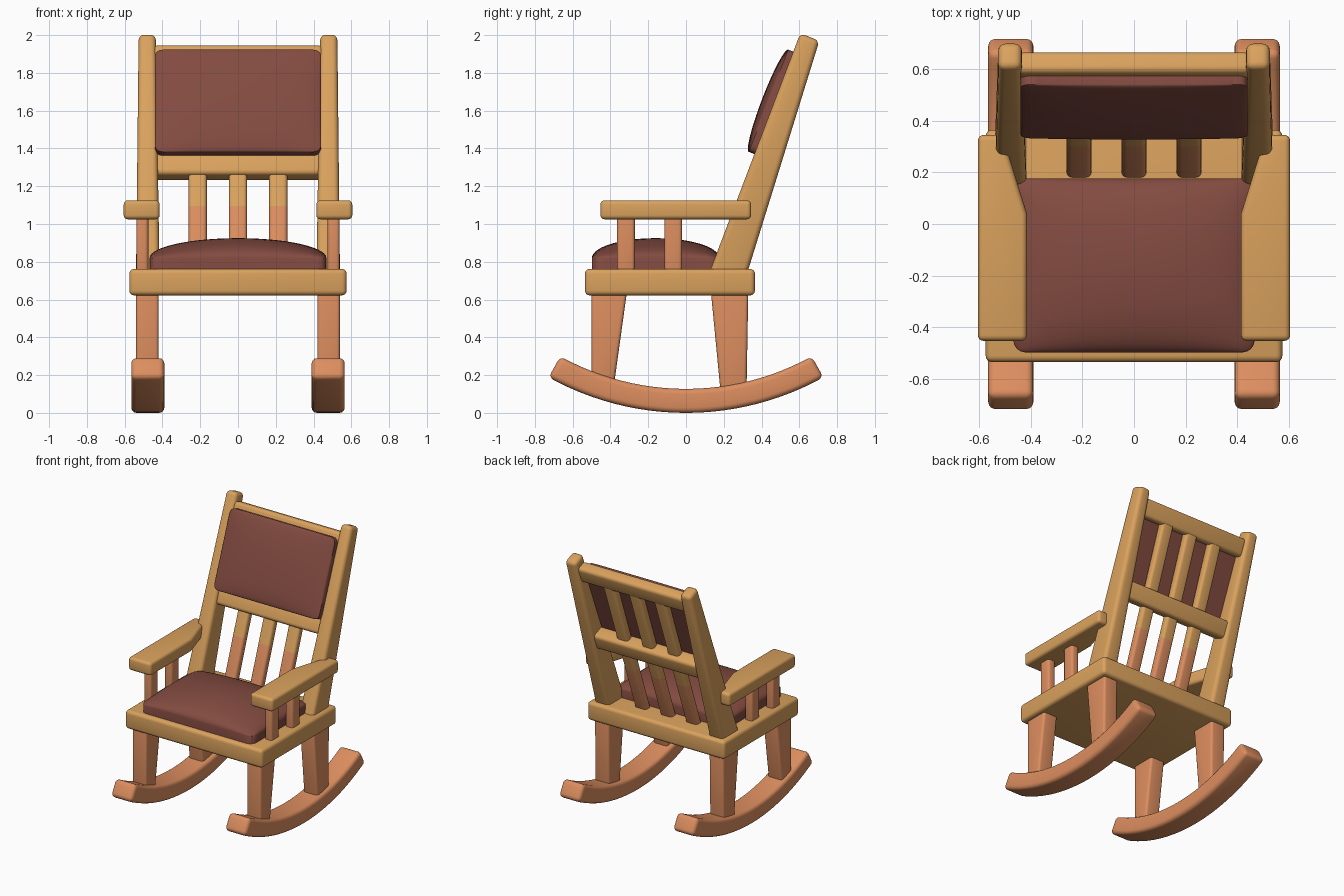
import bpy, bmesh, math
from mathutils import Matrix, Vector

if "Cube" in bpy.data.objects:
    bpy.data.objects.remove(bpy.data.objects["Cube"])


def material(name, rgb):
    m = bpy.data.materials.new(name)
    m.diffuse_color = (*rgb, 1)
    m.use_nodes = True
    m.node_tree.nodes["Principled BSDF"].inputs["Base Color"].default_value = m.diffuse_color
    return m


LIGHT = material("light wood", (0.70, 0.36, 0.11))
RED = material("reddish wood", (0.72, 0.27, 0.115))
FABRIC = material("brown fabric", (0.225, 0.07, 0.052))


def finish(name, bm, *mats):
    bmesh.ops.recalc_face_normals(bm, faces=bm.faces)
    me = bpy.data.meshes.new(name)
    bm.to_mesh(me)
    bm.free()
    for m in mats:
        me.materials.append(m)
    ob = bpy.data.objects.new(name, me)
    bpy.context.collection.objects.link(ob)
    bpy.ops.object.select_all(action='DESELECT')
    bpy.context.view_layer.objects.active = ob
    ob.select_set(True)
    bpy.ops.object.shade_smooth_by_angle(angle=math.radians(40))
    return ob


def loft(name, rings, bevel, *mats, split=None):
    """Join rings of points into a closed solid and round its sharp edges."""
    bm = bmesh.new()
    vs = [[bm.verts.new(p) for p in r] for r in rings]
    n = len(rings[0])
    for a, b in zip(vs, vs[1:]):
        for i in range(n):
            j = (i + 1) % n
            bm.faces.new((a[i], a[j], b[j], b[i]))
    bm.faces.new(vs[0])
    bm.faces.new(vs[-1])
    bmesh.ops.recalc_face_normals(bm, faces=bm.faces)
    sharp = [e for e in bm.edges if e.calc_face_angle(0) > math.radians(35)]
    bmesh.ops.bevel(bm, geom=sharp, offset=bevel, segments=4, profile=0.5,
                    affect='EDGES', clamp_overlap=True)
    if split is not None:
        for f in bm.faces:
            f.material_index = int(f.calc_center_median().z > split)
    return finish(name, bm, *mats)


def rect(x0, x1, y0, y1, z):
    return [(x0, y0, z), (x1, y0, z), (x1, y1, z), (x0, y1, z)]


def cushion(name, hx, hy, edge, rise, depth, corner, matrix):
    """Domed pad with rounded corners, bulging along local z."""
    bm = bmesh.new()
    bmesh.ops.create_grid(bm, x_segments=28, y_segments=28, size=1)
    for v in bm.verts:
        u, w = (math.sin(c * math.pi / 2) for c in v.co.xy)
        p = Vector((u * hx, w * hy))
        c = Vector((max(-hx + corner, min(hx - corner, p.x)),
                    max(-hy + corner, min(hy - corner, p.y))))
        d = p - c
        if d.length > 0:
            p = c + d * max(abs(d.x), abs(d.y)) / d.length
        dome = max(0, (1 - u * u) * (1 - w * w)) ** 0.5
        v.co = (p.x, p.y, edge + rise * dome)
    rim = [e for e in bm.edges if e.is_boundary]
    new = bmesh.ops.extrude_edge_only(bm, edges=rim)["geom"]
    for v in new:
        if isinstance(v, bmesh.types.BMVert):
            v.co.z = -depth
    bmesh.ops.holes_fill(bm, edges=[e for e in bm.edges if e.is_boundary], sides=0)
    bm.transform(matrix)
    return finish(name, bm, FABRIC)


# Frame of the reclined back: t runs up the posts, d runs backwards
LEAN = math.atan(0.386)
S, C = math.sin(LEAN), math.cos(LEAN)


def back(x, d, t):
    return (x, 0.13 + t * S + d * C, 0.76 + t * C - d * S)


def rail(name, d0, d1, t0, t1):
    loft(name, [[back(x, d0, t0), back(x, d1, t0), back(x, d1, t1), back(x, d0, t1)]
                for x in (-0.45, 0.45)], 0.025, LIGHT)


# Seat board and pad
loft("seat", [rect(-0.575, 0.575, -0.535, 0.365, z) for z in (0.622, 0.762)], 0.025, LIGHT)
cushion("seat_cushion", 0.468, 0.337, 0.06, 0.105, 0.03, 0.05,
        Matrix.Translation((0, -0.161, 0.76)))

for side, s in (("left", -1), ("right", 1)):
    # Rocker: arc of radius 1.5 touching the floor
    rings = []
    for i in range(25):
        a = math.radians(-29 + 58 * i / 24)
        rings.append([(s * x, r * math.sin(a), 1.5 - r * math.cos(a))
                      for x, r in ((0.39, 1.5), (0.565, 1.5), (0.565, 1.373), (0.39, 1.373))])
    loft(side + "_rocker", rings, 0.028, RED)

    # Tapered legs
    xa, xb = s * 0.42, s * 0.54
    loft(side + "_front_leg", [rect(xa, xb, -0.50, -0.385, 0.12),
                               rect(xa, xb, -0.50, -0.31, 0.66)], 0.018, RED)
    loft(side + "_rear_leg", [rect(xa, xb, 0.185, 0.32, 0.09),
                              rect(xa, xb, 0.13, 0.33, 0.66)], 0.018, RED)

    # Leaning back post, narrower at the top
    a, b, c, d = s * 0.415, s * 0.54, s * 0.435, s * 0.526
    loft(side + "_back_post",
         [[(a, 0.115, 0.72), (b, 0.115, 0.72), (b, 0.318, 0.72), (a, 0.318, 0.72)],
          [(c, 0.605, 2.01), (d, 0.605, 2.01), (d, 0.706, 1.97), (c, 0.706, 1.97)]],
         0.028, LIGHT)

    # Armrest, cut away on the inside near the post
    outline = [(0.605, -0.453), (0.415, -0.453), (0.415, 0.04),
               (0.51, 0.345), (0.605, 0.345)]
    loft(side + "_armrest", [[(s * x, y, z) for x, y in outline] for z in (1.025, 1.125)],
         0.022, LIGHT)

    # Arm supports
    for name, y in (("front", -0.318), ("rear", -0.068)):
        loft(f"{side}_{name}_arm_support",
             [rect(s * 0.475, s * 0.538, y - 0.047, y + 0.047, z) for z in (0.73, 1.06)],
             0.018, RED)

# Back rails and pad
rail("top_rail", 0.0, 0.088, 1.145, 1.278)
rail("lower_rail", 0.02, 0.13, 0.55, 0.68)
cushion("back_cushion", 0.44, 0.29, 0.035, 0.035, 0.03, 0.04,
        Matrix(((1, 0, 0, 0), (0, S, -C, 0.13 + 0.943 * S),
                (0, C, S, 0.76 + 0.943 * C), (0, 0, 0, 1))))

# Back spindles, reddish below and light above
for i, x in enumerate((-0.213, 0, 0.213)):
    rings = []
    for z in (0.72, 1.095, 1.86):
        y = 0.18 + (z - 0.76) * 0.362
        rings.append(rect(x - 0.048, x + 0.048, y, y + 0.065, z))
    loft(f"back_spindle_{i + 1}", rings, 0.02, RED, LIGHT, split=1.095)
